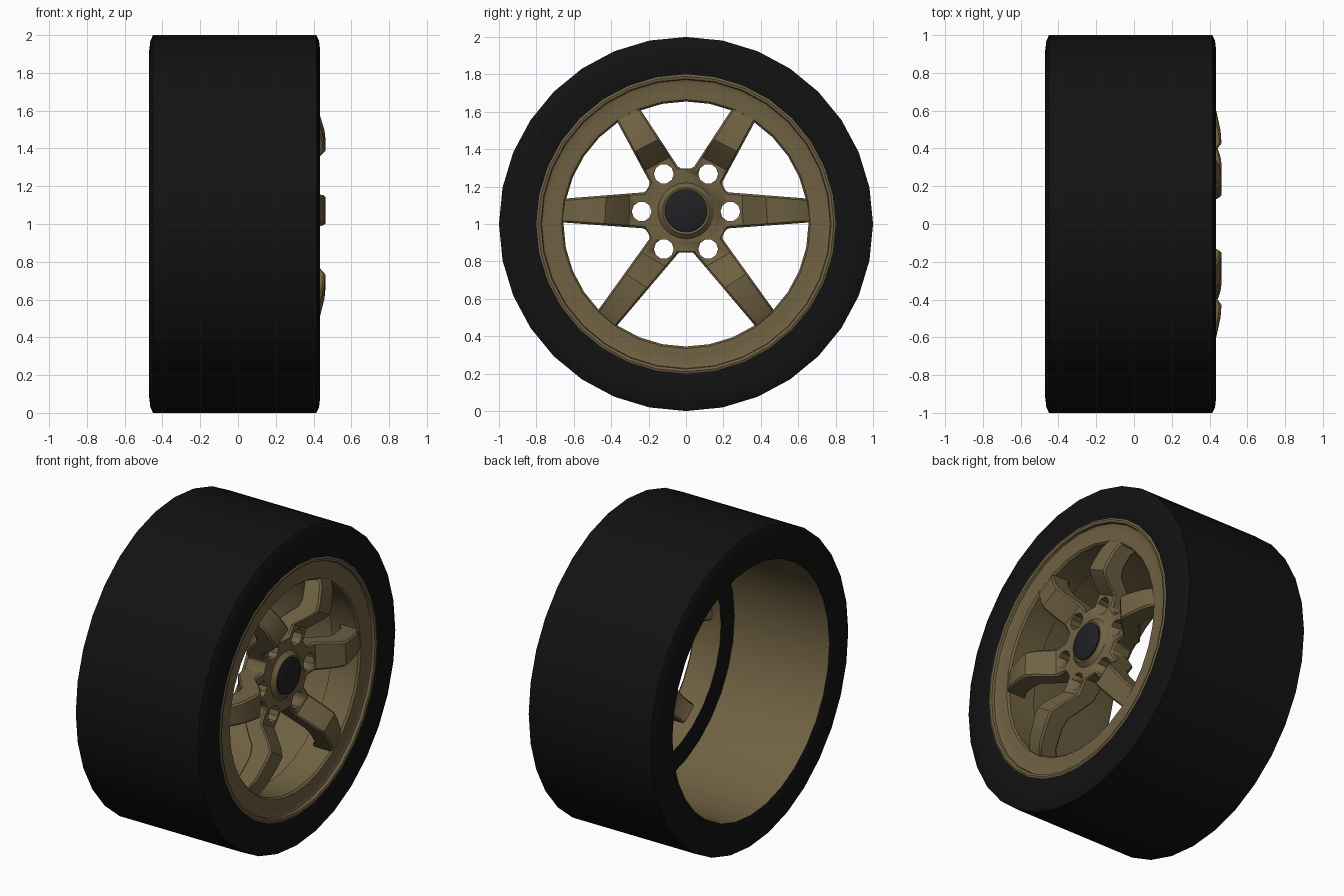
import bpy, bmesh
from math import cos, sin, pi, radians

if "Cube" in bpy.data.objects:
    bpy.data.objects.remove(bpy.data.objects["Cube"])

HUB_Z = 1.07  # the hub sits a little above the wheel centre


def material(name, rgb):
    m = bpy.data.materials.new(name)
    m.diffuse_color = (*rgb, 1)
    m.use_nodes = True
    m.node_tree.nodes["Principled BSDF"].inputs["Base Color"].default_value = m.diffuse_color
    return m


RUBBER = material("rubber", (0.006, 0.006, 0.006))
BRONZE = material("bronze", (0.16, 0.12, 0.055))
CAP = material("cap_black", (0.015, 0.015, 0.017))


def finish(bm, name, mat, angle=30):
    me = bpy.data.meshes.new(name)
    bm.to_mesh(me)
    bm.free()
    ob = bpy.data.objects.new(name, me)
    bpy.context.collection.objects.link(ob)
    me.materials.append(mat)
    bpy.ops.object.select_all(action='DESELECT')
    ob.select_set(True)
    bpy.context.view_layer.objects.active = ob
    bpy.ops.object.shade_smooth_by_angle(angle=radians(angle))
    return ob


def revolve(name, profile, mat, zc=1.0, n=32):
    """Spin (x, radius) points round the x axis at height zc."""
    bm = bmesh.new()
    rings = []
    for x, r in profile:
        if r == 0:
            rings.append([bm.verts.new((x, 0, zc))] * n)
        else:
            rings.append([bm.verts.new((x, r * cos(2 * pi * i / n), zc + r * sin(2 * pi * i / n)))
                          for i in range(n)])
    for a, b in zip(rings, rings[1:]):
        for i in range(n):
            j = (i + 1) % n
            bm.faces.new(list(dict.fromkeys((a[i], b[i], b[j], a[j]))))
    return finish(bm, name, mat)


# Tyre: sidewalls and tread
revolve("tyre", [(.428, .80), (.435, .83), (.435, .92), (.429, .97), (.415, 1.0),
                 (-.45, 1.0), (-.464, .97), (-.47, .92), (-.47, .82), (-.46, .795)], RUBBER)
# Rim barrel, dark ring behind the rim face, and the rim face with its lip
revolve("rim_barrel", [(-.46, .795), (-.44, .79), (.21, .79)], BRONZE)
revolve("rim_back_ring", [(.21, .79), (.21, .655)], RUBBER)
revolve("rim_face", [(.21, .655), (.395, .655), (.407, .665), (.41, .70), (.405, .755),
                     (.412, .772), (.428, .776), (.432, .79), (.428, .80)], BRONZE)

# Spokes: (inner corner, outer corner) of each edge on the +y side, going clockwise
EDGES = [((.038, 1.298), (.245, 1.614)), ((.19, 1.217), (.37, 1.55)),
         ((.217, 1.17), (.635, 1.137)), ((.217, .976), (.655, 1.008)),
         ((.19, .928), (.464, .547)), ((.038, .847), (.365, .461))]
EDGES += [((-a[0], a[1]), (-b[0], b[1])) for a, b in reversed(EDGES)]
# Stations along a spoke: fraction, front x, back x
STATIONS = [(0, .335, .20), (.2, .337, .21), (.40, .43, .28), (.50, .463, .32),
            (.64, .458, .33), (.88, .435, .31), (1.04, .40, .26)]

bm = bmesh.new()
front, back = [], []
for (y0, z0), (y1, z1) in EDGES:
    pts = [(y0 + (y1 - y0) * f, z0 + (z1 - z0) * f, xf, xb) for f, xf, xb in STATIONS]
    front.append([bm.verts.new((xf, y, z)) for y, z, xf, xb in pts])
    back.append([bm.verts.new((xb, y, z)) for y, z, xf, xb in pts])
bm.faces.new([e[0] for e in front])
bm.faces.new([e[0] for e in back])
for k in range(0, 12, 2):
    a, b, c, d = front[k], front[k + 1], back[k + 1], back[k]
    for i in range(len(STATIONS) - 1):
        for p, q in ((a, b), (b, c), (c, d), (d, a)):
            bm.faces.new((p[i], p[i + 1], q[i + 1], q[i]))
    bm.faces.new((a[-1], b[-1], c[-1], d[-1]))
    n = (k + 2) % 12  # short hub wall between neighbouring spokes
    bm.faces.new((b[0], front[n][0], back[n][0], c[0]))
bmesh.ops.recalc_face_normals(bm, faces=bm.faces)
spokes = finish(bm, "spokes", BRONZE)
bev = spokes.modifiers.new("soft_edges", 'BEVEL')
bev.width, bev.segments, bev.limit_method, bev.angle_limit = .01, 1, 'ANGLE', radians(50)

# Lug holes cut through the hub
bm = bmesh.new()
for k in range(6):
    t = k * pi / 3
    rings = [[bm.verts.new((x, .237 * cos(t) + .053 * cos(i * pi / 5),
                            HUB_Z - .003 + .232 * sin(t) + .053 * sin(i * pi / 5)))
              for i in range(10)] for x in (.1, .6)]
    for i in range(10):
        j = (i + 1) % 10
        bm.faces.new((rings[0][i], rings[0][j], rings[1][j], rings[1][i]))
    bm.faces.new(rings[0])
    bm.faces.new(rings[1])
bmesh.ops.recalc_face_normals(bm, faces=bm.faces)
cutter = finish(bm, "lug_hole_cutter", BRONZE)
cutter.hide_render = True
cutter.hide_viewport = True
cut = spokes.modifiers.new("lug_holes", 'BOOLEAN')
cut.operation, cut.solver, cut.object = 'DIFFERENCE', 'EXACT', cutter

# Raised hub boss and dark centre cap
revolve("hub_boss", [(.355, .112), (.36, .125), (.33, .155)][::-1], BRONZE, HUB_Z, 24)
revolve("centre_cap", [(.368, 0), (.368, .105), (.363, .114), (.345, .114)], CAP, HUB_Z, 24)
